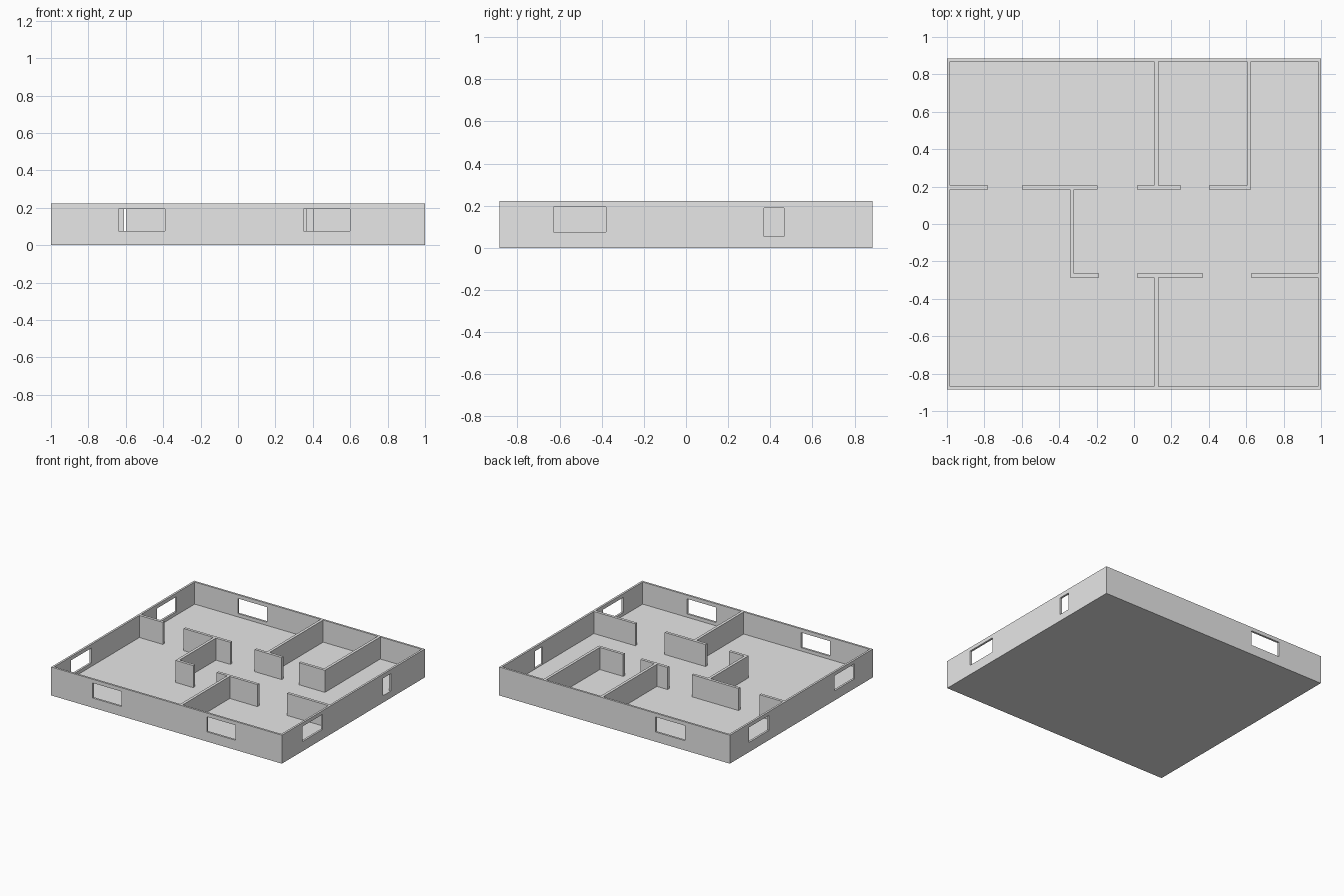
import bpy
import bmesh
from mathutils import Vector

if "Cube" in bpy.data.objects:
    bpy.data.objects.remove(bpy.data.objects["Cube"], do_unlink=True)

X, Y, H = 1.0, 0.885, 0.223     # half width, half depth, height
T, FLOOR = 0.016, 0.05          # outer wall thickness, floor top
IX, IY = X - T, Y - T           # inner faces of the outer walls

grey = bpy.data.materials.new("plaster grey")
grey.use_nodes = True
grey.diffuse_color = (0.8, 0.8, 0.8, 1)
grey.node_tree.nodes["Principled BSDF"].inputs["Base Color"].default_value = (0.8, 0.8, 0.8, 1)


def add_object(name, bm):
    bmesh.ops.recalc_face_normals(bm, faces=bm.faces)
    mesh = bpy.data.meshes.new(name)
    bm.to_mesh(mesh)
    bm.free()
    mesh.materials.append(grey)
    obj = bpy.data.objects.new(name, mesh)
    bpy.context.collection.objects.link(obj)
    return obj


def add_box(bm, lo, hi):
    lo, hi = Vector(lo), Vector(hi)
    cube = bmesh.ops.create_cube(bm, size=1)
    for v in cube["verts"]:
        v.co = Vector([a + (b - a) * (c + 0.5) for a, b, c in zip(lo, hi, v.co)])


def box(name, lo, hi):
    bm = bmesh.new()
    add_box(bm, lo, hi)
    return add_object(name, bm)


def wall(name, footprint):
    """Extrude a floor plan outline from the floor to the wall top."""
    bm = bmesh.new()
    face = bm.faces.new([bm.verts.new((x, y, FLOOR)) for x, y in footprint])
    top = bmesh.ops.extrude_face_region(bm, geom=[face], use_keep_orig=True)
    for v in top["geom"]:
        if isinstance(v, bmesh.types.BMVert):
            v.co.z = H
    return add_object(name, bm)


def cut(target, cutter):
    cutter.hide_render = True
    mod = target.modifiers.new("cut", 'BOOLEAN')
    mod.operation = 'DIFFERENCE'
    mod.solver = 'EXACT'
    mod.object = cutter
    bpy.context.view_layer.objects.active = target
    bpy.ops.object.modifier_apply(modifier=mod.name)
    bpy.data.objects.remove(cutter, do_unlink=True)


# Floor and outer walls: a block hollowed from above
shell = box("floor_and_outer_walls", (-X, -Y, 0), (X, Y, H))
cut(shell, box("room_cutter", (-IX, -IY, FLOOR), (IX, IY, H + 0.1)))

# Window and door openings: side, start, end, sill, head
SILL, HEAD = 0.076, 0.194
openings = [
    ("front", -0.64, -0.39, SILL, HEAD),
    ("front", 0.35, 0.60, SILL, HEAD),
    ("back", -0.61, -0.355, SILL, HEAD),
    ("east", -0.63, -0.38, SILL, HEAD),
    ("east", 0.37, 0.465, 0.054, 0.19),
    ("west", -0.66, -0.41, SILL, HEAD),
    ("west", 0.40, 0.645, SILL, HEAD),
]
bm = bmesh.new()
for side, a, b, low, high in openings:
    if side in ("front", "back"):
        y = -Y if side == "front" else Y
        add_box(bm, (a, y - 0.05, low), (b, y + 0.05, high))
    else:
        x = -X if side == "west" else X
        add_box(bm, (x - 0.05, a, low), (x + 0.05, b, high))
cut(shell, add_object("opening_cutter", bm))

# Partition lines: back row, front row, and the long cross walls
B0, B1 = 0.184, 0.206
F0, F1 = -0.287, -0.265
C0, C1 = 0.108, 0.13


def rect(a, b, c, d):
    return [(a, c), (b, c), (b, d), (a, d)]


wall("back_stub_wall", rect(-IX, -0.78, B0, B1))
wall("front_stub_wall", rect(0.625, IX, F0, F1))

# T-shaped partitions, joined to the back and front walls
for name, right, near, far, end in (
        ("back_t_partition", 0.25, B0, B1, IY),
        ("front_t_partition", 0.37, F1, F0, -IY)):
    wall(name, [(0.016, near), (right, near), (right, far), (C1, far),
                (C1, end), (C0, end), (C0, far), (0.016, far)])

# L-shaped partition in the back corner
wall("back_l_partition", [(0.4, B0), (0.625, B0), (0.625, IY),
                          (0.603, IY), (0.603, B1), (0.4, B1)])

# Z-shaped partition between the two rows
wall("middle_partition", [(-0.6, B0), (-0.342, B0), (-0.342, F0), (-0.187, F0),
                          (-0.187, F1), (-0.32, F1), (-0.32, B0), (-0.195, B0),
                          (-0.195, B1), (-0.6, B1)])
